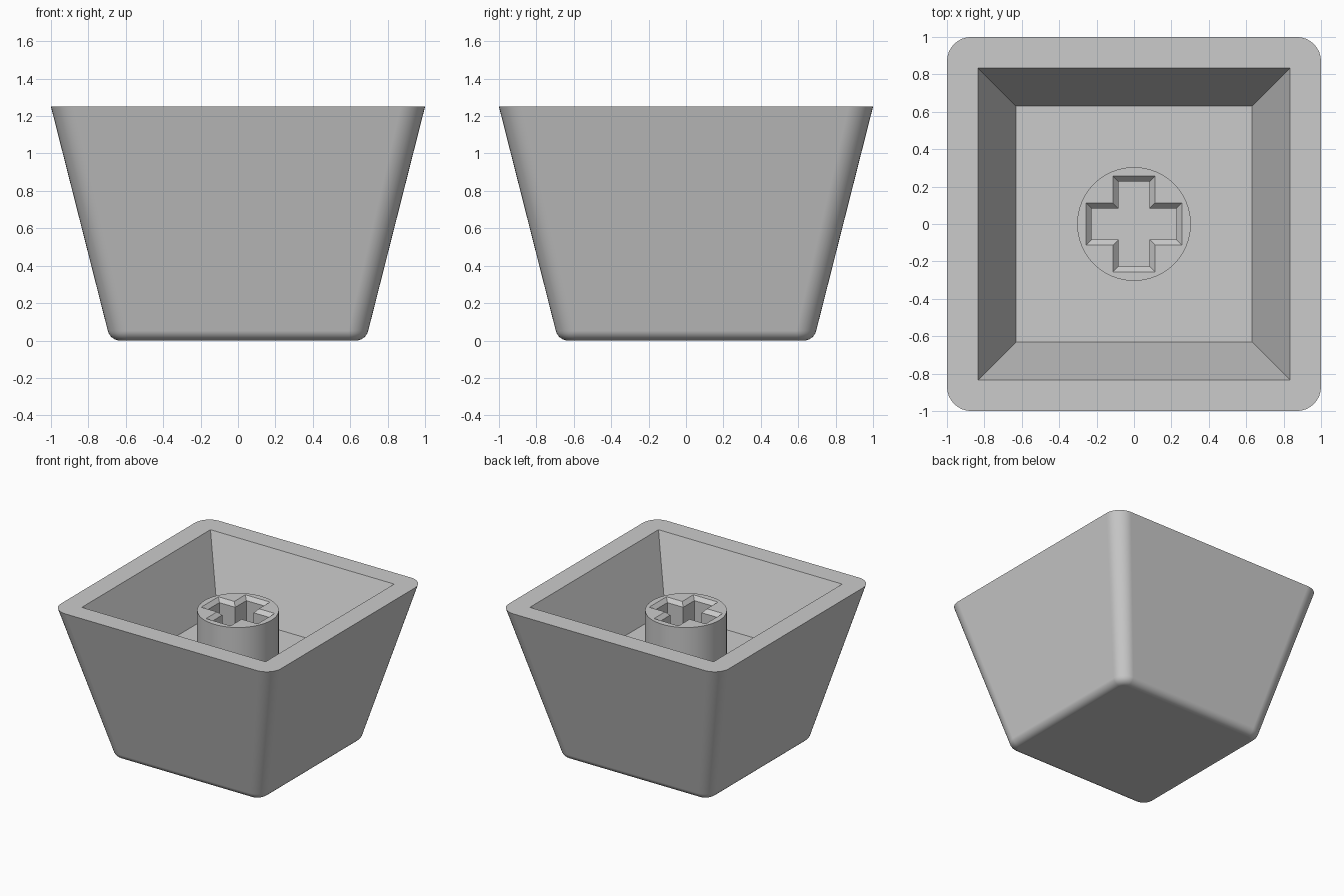
import bpy, bmesh, math

if "Cube" in bpy.data.objects:
    bpy.data.objects.remove(bpy.data.objects["Cube"])

RIM_Z, FLOOR_Z, STEM_Z = 1.25, 0.71, 1.13

grey = bpy.data.materials.new("plain grey")
grey.diffuse_color = (0.6, 0.6, 0.6, 1)
grey.use_nodes = True
grey.node_tree.nodes["Principled BSDF"].inputs["Base Color"].default_value = grey.diffuse_color


def ring(bm, points, z):
    """Closed loop of vertices at one height."""
    return [bm.verts.new((x, y, z)) for x, y in points]


def skin(bm, a, b):
    """Quads between two loops with equal vertex counts."""
    n = len(a)
    for i in range(n):
        j = (i + 1) % n
        bm.faces.new((a[i], a[j], b[j], b[i]))


def fill_between(bm, outer, inner):
    """Flat face with a hole, between two loops at the same height."""
    edges = []
    for loop in (outer, inner):
        for i, v in enumerate(loop):
            w = loop[(i + 1) % len(loop)]
            edges.append(bm.edges.get((v, w)) or bm.edges.new((v, w)))
    bmesh.ops.triangle_fill(bm, use_beauty=True, edges=edges)


def rounded_square(half, radius, steps=8):
    pts = []
    for k, (sx, sy) in enumerate(((1, 1), (-1, 1), (-1, -1), (1, -1))):
        for i in range(steps + 1):
            a = math.pi / 2 * (k + i / steps)
            pts.append((sx * (half - radius) + radius * math.cos(a),
                        sy * (half - radius) + radius * math.sin(a)))
    return pts


def square(h):
    return [(h, h), (-h, h), (-h, -h), (h, -h)]


def plus(length, width):
    """Outline of a plus sign, one arm at a time."""
    pts = []
    for k in range(4):
        c, s = round(math.cos(k * math.pi / 2)), round(math.sin(k * math.pi / 2))
        for x, y in ((length, -width), (length, width), (width, width)):
            pts.append((c * x - s * y, s * x + c * y))
    return pts


def finish(bm, name):
    bmesh.ops.recalc_face_normals(bm, faces=bm.faces[:])
    mesh = bpy.data.meshes.new(name)
    bm.to_mesh(mesh)
    bm.free()
    mesh.materials.append(grey)
    ob = bpy.data.objects.new(name, mesh)
    bpy.context.collection.objects.link(ob)
    bpy.ops.object.select_all(action='DESELECT')
    ob.select_set(True)
    bpy.context.view_layer.objects.active = ob
    bpy.ops.object.shade_smooth_by_angle(angle=math.radians(30))
    weighted = ob.modifiers.new("even shading", 'WEIGHTED_NORMAL')
    weighted.keep_sharp = True
    return ob


# Tapered shell: filleted base, sloped sides, flat rim, hollow inside
bm = bmesh.new()
FILLET = 0.068
loops = []
for i in range(7):
    a = math.radians(-90 + 76 * i / 6)
    grow = FILLET * math.cos(a)
    loops.append(ring(bm, rounded_square(0.63 + grow, 0.04 + grow),
                      FILLET + FILLET * math.sin(a)))
loops.append(ring(bm, rounded_square(1.0, 0.13), RIM_Z))
bm.faces.new(loops[0])
for lower, upper in zip(loops, loops[1:]):
    skin(bm, lower, upper)
mouth = ring(bm, square(0.835), RIM_Z)
floor = ring(bm, square(0.63), FLOOR_Z)
skin(bm, mouth, floor)
bm.faces.new(floor)
fill_between(bm, loops[-1], mouth)
finish(bm, "cap_shell")

# Round stem with a chamfered plus-shaped socket
bm = bmesh.new()
circle = [(0.304 * math.cos(math.tau * i / 64), 0.304 * math.sin(math.tau * i / 64))
          for i in range(64)]
base = ring(bm, circle, FLOOR_Z - 0.01)
top = ring(bm, circle, STEM_Z)
skin(bm, base, top)
socket_mouth = ring(bm, plus(0.256, 0.112), STEM_Z)
socket_neck = ring(bm, plus(0.228, 0.084), STEM_Z - 0.03)
socket_base = ring(bm, plus(0.228, 0.084), FLOOR_Z - 0.01)
skin(bm, socket_mouth, socket_neck)
skin(bm, socket_neck, socket_base)
fill_between(bm, top, socket_mouth)
fill_between(bm, base, socket_base)
finish(bm, "stem")
